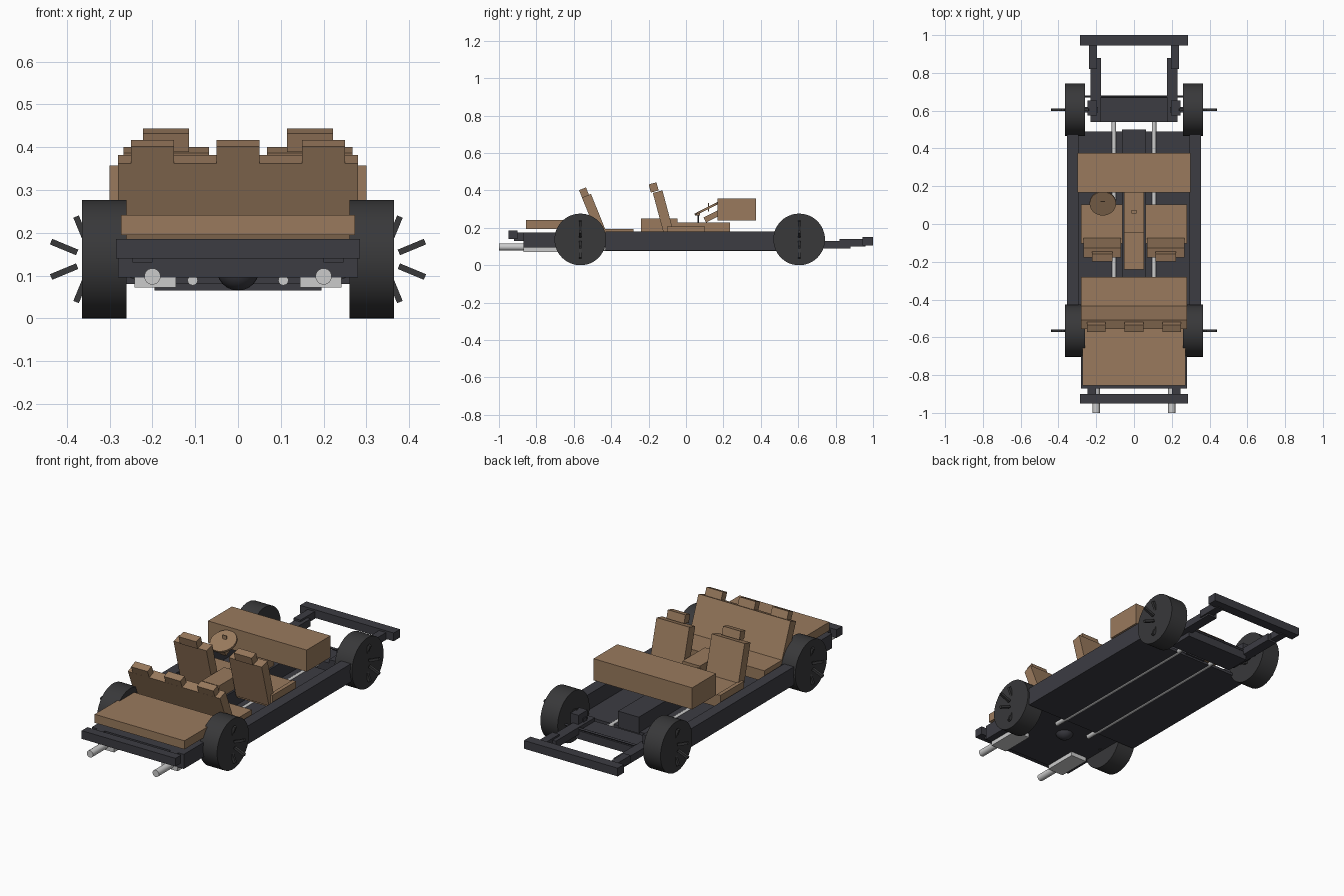
import bpy
from math import radians, cos, sin, pi

if "Cube" in bpy.data.objects:
    bpy.data.objects.remove(bpy.data.objects["Cube"])


def material(name, rgb):
    m = bpy.data.materials.new(name)
    m.diffuse_color = (*rgb, 1)
    m.use_nodes = True
    m.node_tree.nodes["Principled BSDF"].inputs["Base Color"].default_value = m.diffuse_color
    return m


DARK = material("dark_metal", (0.045, 0.045, 0.055))
RUBBER = material("rubber", (0.04, 0.04, 0.042))
TAN = material("tan_trim", (0.32, 0.195, 0.11))
STEEL = material("steel", (0.72, 0.72, 0.72))


def finish(name, mat, rot):
    ob = bpy.context.object
    ob.name = name
    ob.rotation_euler = rot
    ob.data.materials.append(mat)
    return ob


def block(name, centre, size, mat, rot=(0, 0, 0)):
    bpy.ops.mesh.primitive_cube_add(size=1, location=centre)
    ob = finish(name, mat, rot)
    ob.scale = size
    return ob


def box(name, x, y, z, mat):
    """Axis-aligned box from its (min, max) ranges."""
    r = (x, y, z)
    return block(name, [(a + b) / 2 for a, b in r], [b - a for a, b in r], mat)


def pair(name, x, y, z, mat):
    """Box and its mirror image across x = 0."""
    box(name + "_right", x, y, z, mat)
    box(name + "_left", (-x[1], -x[0]), y, z, mat)


def rod(name, centre, radius, length, mat, rot, sides=24):
    bpy.ops.mesh.primitive_cylinder_add(vertices=sides, radius=radius, depth=length, location=centre)
    ob = finish(name, mat, rot)
    bpy.ops.object.shade_smooth_by_angle()
    return ob


ALONG_X, ALONG_Y = (0, pi / 2, 0), (pi / 2, 0, 0)

# Floor, sills and tunnel
box("floor_pan", (-0.30, 0.30), (-0.43, 0.49), (0.08, 0.095), DARK)
pair("sill", (0.295, 0.355), (-0.43, 0.49), (0.08, 0.18), DARK)
box("rear_floor", (-0.28, 0.28), (-0.87, -0.42), (0.095, 0.175), DARK)
box("tunnel", (-0.063, 0.063), (-0.43, 0.50), (0.09, 0.18), DARK)

# Front subframe and bumper
box("front_crossmember", (-0.195, 0.195), (0.54, 0.68), (0.065, 0.11), DARK)
pair("front_rail", (0.175, 0.23), (0.54, 0.88), (0.09, 0.13), DARK)
pair("front_bumper_bracket", (0.195, 0.238), (0.82, 0.96), (0.1, 0.14), DARK)
box("front_bumper", (-0.285, 0.285), (0.945, 1.0), (0.105, 0.15), DARK)

# Rear bumper
pair("rear_bumper_bracket", (0.2, 0.247), (-0.92, -0.86), (0.13, 0.175), DARK)
box("rear_bumper", (-0.285, 0.285), (-0.95, -0.9), (0.14, 0.185), DARK)

# Suspension and drivetrain
pair("front_strut", (0.195, 0.245), (0.575, 0.655), (0.1, 0.18), DARK)
pair("front_hub_arm", (0.19, 0.27), (0.59, 0.62), (0.125, 0.15), DARK)
rod("tie_rod", (0, 0.675, 0.12), 0.006, 0.54, DARK, ALONG_X, 12)
rod("rear_axle", (0, -0.565, 0.138), 0.02, 0.54, DARK, ALONG_X, 16)
bpy.ops.mesh.primitive_uv_sphere_add(segments=24, ring_count=12, radius=0.05, location=(0, -0.565, 0.115))
finish("differential", DARK, (0, 0, 0))
bpy.ops.object.shade_smooth()

# Exhaust
for s, side in ((-1, "left"), (1, "right")):
    rod(f"exhaust_pipe_{side}", (s * 0.106, 0.025, 0.089), 0.012, 1.05, STEEL, ALONG_Y, 16)
    rod(f"tailpipe_{side}", (s * 0.2, -0.93, 0.098), 0.019, 0.14, STEEL, ALONG_Y)
pair("muffler", (0.145, 0.242), (-0.87, -0.68), (0.072, 0.1), STEEL)

# Wheels with a fan of eight spokes in the axle plane
for s, side in ((-1, "left"), (1, "right")):
    for y, end in ((0.605, "front"), (-0.565, "rear")):
        rod(f"{end}_{side}_tyre", (s * 0.3125, y, 0.138), 0.138, 0.105, RUBBER, ALONG_X, 48)
        for k in range(8):
            a = radians(22.5 + 45 * k)
            block(f"{end}_{side}_spoke", (s * (0.337 + 0.075 * cos(a)), y, 0.138 + 0.075 * sin(a)),
                  (0.066, 0.014, 0.014), RUBBER, (0, -s * a, 0))

# Dashboard, console and shifter
box("dashboard", (-0.3, 0.3), (0.168, 0.375), (0.238, 0.357), TAN)
box("console", (-0.053, 0.053), (-0.05, 0.235), (0.175, 0.228), TAN)
box("armrest", (-0.053, 0.053), (-0.24, -0.045), (0.175, 0.25), TAN)
rod("shift_lever", (0, 0.065, 0.245), 0.004, 0.05, DARK, (0, 0, 0), 12)
box("shift_knob", (-0.012, 0.012), (0.056, 0.074), (0.265, 0.28), TAN)

# Steering wheel and column
rod("steering_wheel", (-0.165, 0.11, 0.302), 0.07, 0.012, TAN, (radians(27), 0, 0), 32)
block("steering_column", (-0.165, 0.145, 0.264), (0.035, 0.1, 0.03), TAN, (radians(27), 0, 0))
block("steering_hub", (-0.165, 0.12, 0.31), (0.025, 0.006, 0.045), TAN)

# Front seats
for s, side in ((-1, "left"), (1, "right")):
    x = s * 0.168
    tilt = (radians(15), 0, 0)
    block(f"front_seat_cushion_{side}", (x, 0.0, 0.17), (0.215, 0.205, 0.065), TAN)
    block(f"front_seat_bolster_{side}", (s * 0.27, 0.0, 0.17), (0.022, 0.205, 0.072), TAN)
    block(f"front_seat_back_{side}", (x, -0.12, 0.275), (0.2, 0.053, 0.245), TAN, tilt)
    block(f"front_headrest_{side}", (x, -0.173, 0.416), (0.107, 0.043, 0.045), TAN, tilt)

# Rear bench
tilt = (radians(22), 0, 0)
box("rear_seat_cushion", (-0.28, 0.28), (-0.45, -0.28), (0.135, 0.195), TAN)
block("rear_seat_back", (0, -0.492, 0.272), (0.56, 0.052, 0.215), TAN, tilt)
for x in (-0.2, 0, 0.2):
    block("rear_headrest", (x, -0.545, 0.388), (0.1, 0.04, 0.045), TAN, tilt)

# Cargo deck
box("cargo_deck", (-0.273, 0.273), (-0.855, -0.53), (0.195, 0.242), TAN)
